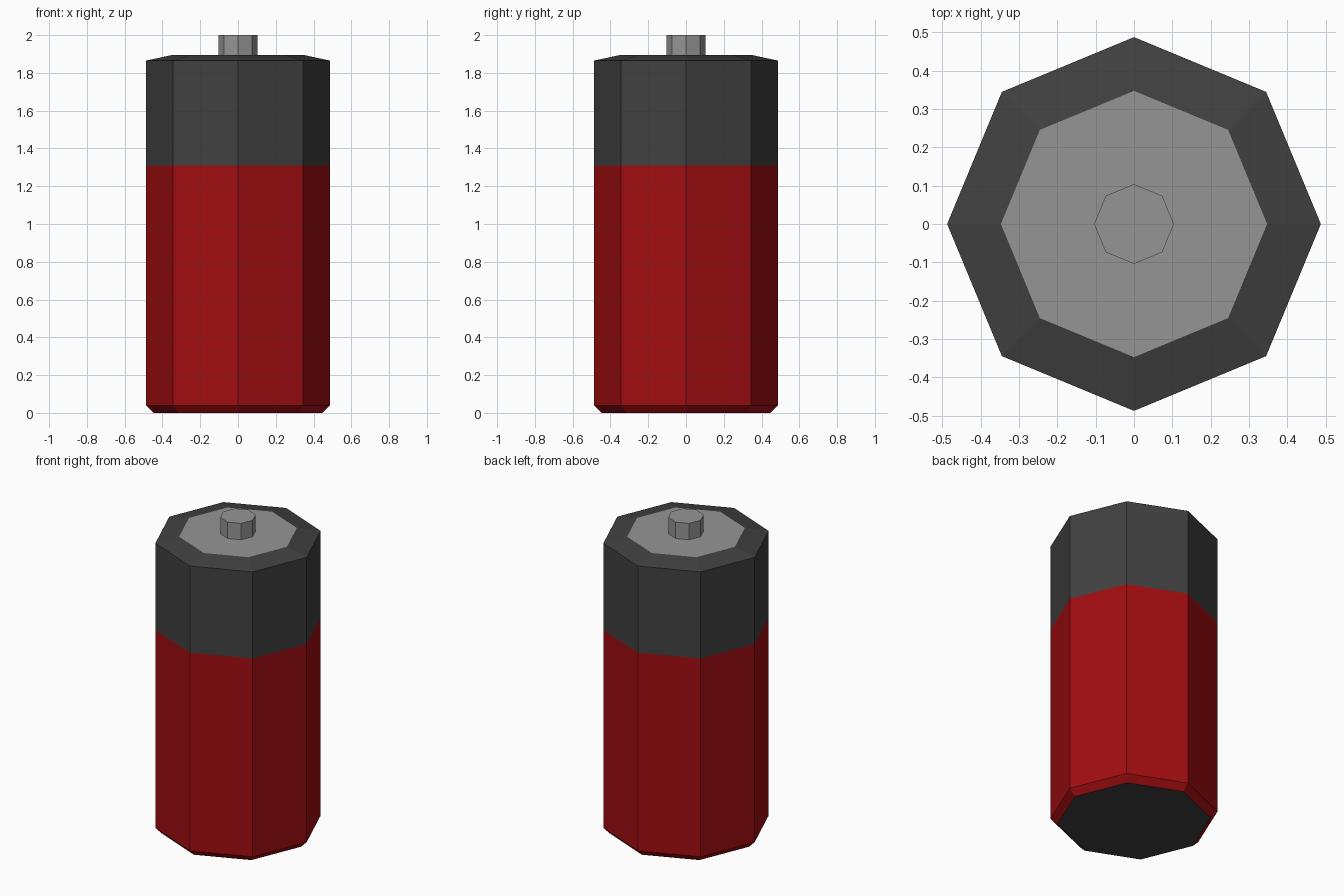
import bpy, bmesh, math

if "Cube" in bpy.data.objects:
    bpy.data.objects.remove(bpy.data.objects["Cube"])


def material(name, color):
    m = bpy.data.materials.new(name)
    m.diffuse_color = (*color, 1)
    m.use_nodes = True
    m.node_tree.nodes["Principled BSDF"].inputs["Base Color"].default_value = m.diffuse_color
    return m


RED = material("red", (0.36, 0.004, 0.005))
DARK = material("dark grey", (0.052, 0.052, 0.052))
METAL = material("metal grey", (0.30, 0.30, 0.30))


def lathe(name, profile, bottom_mat, top_mat, side_mats, sides=8):
    """Closed octagonal part from (radius, z) rings; side_mats has one entry per band."""
    mats = [RED, DARK, METAL]
    bm = bmesh.new()
    rings = []
    for r, z in profile:
        rings.append([bm.verts.new((r * math.cos(math.tau * i / sides),
                                    r * math.sin(math.tau * i / sides), z))
                      for i in range(sides)])
    for low, high, mat in zip(rings, rings[1:], side_mats):
        for i in range(sides):
            j = (i + 1) % sides
            bm.faces.new((low[i], low[j], high[j], high[i])).material_index = mats.index(mat)
    bm.faces.new(rings[0][::-1]).material_index = mats.index(bottom_mat)
    bm.faces.new(rings[-1]).material_index = mats.index(top_mat)
    mesh = bpy.data.meshes.new(name)
    bm.to_mesh(mesh)
    bm.free()
    for m in mats:
        mesh.materials.append(m)
    obj = bpy.data.objects.new(name, mesh)
    bpy.context.collection.objects.link(obj)
    return obj


# Cell casing: bevelled red body, dark upper band and shoulder, metal top plate
lathe("battery_casing",
      [(0.447, 0), (0.487, 0.04), (0.487, 1.31), (0.487, 1.865), (0.347, 1.895)],
      DARK, METAL, [RED, RED, DARK, DARK])

# Positive terminal
lathe("terminal", [(0.104, 1.89), (0.104, 2.0)], METAL, METAL, [METAL])
